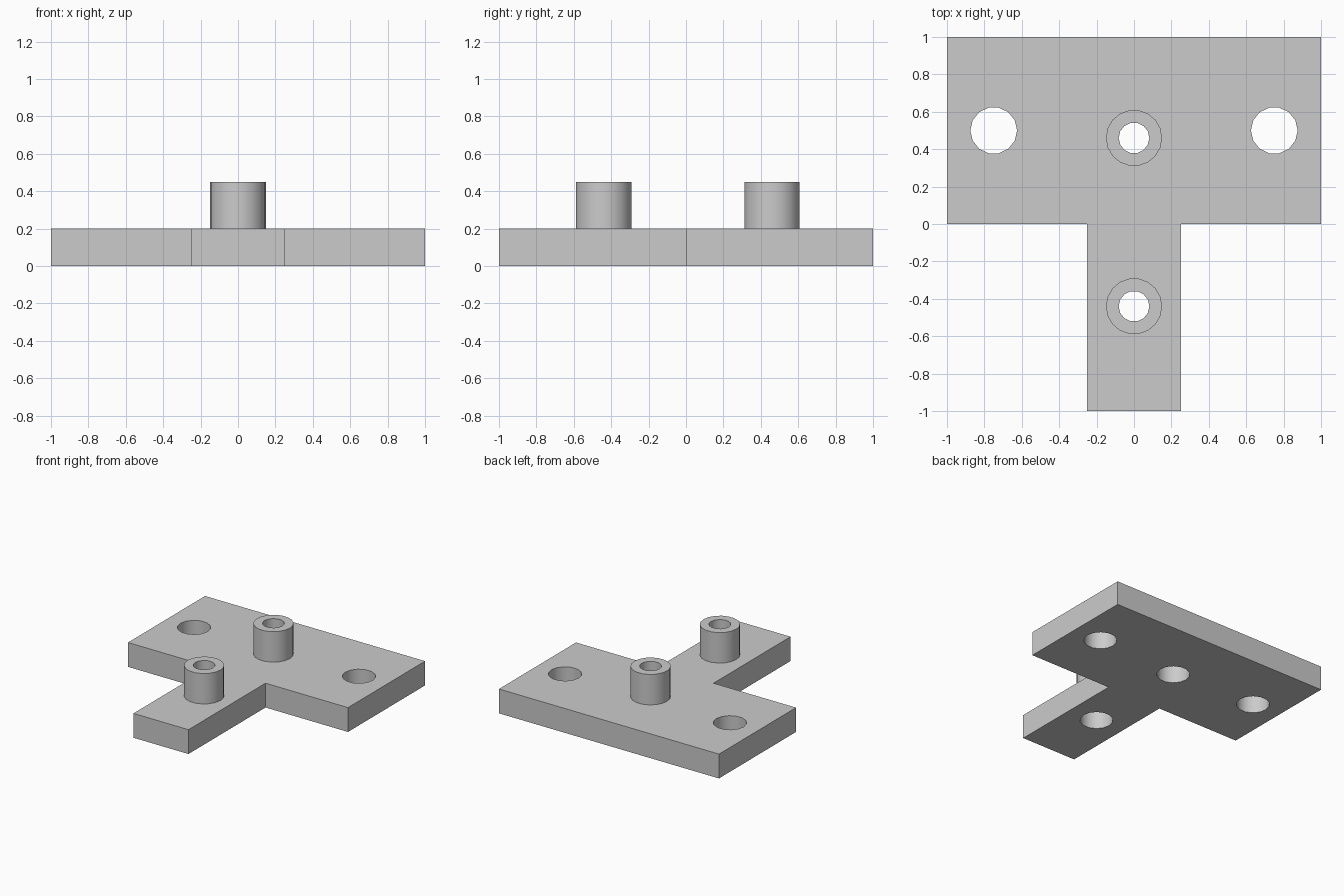
import bpy, bmesh, math

cube = bpy.data.objects.get("Cube")
if cube:
    bpy.data.objects.remove(cube, do_unlink=True)

PLATE_H, BOSS_TOP = 0.2, 0.45
SCREW_R, BOSS_R, BORE_R = 0.125, 0.15, 0.082
BOSS_Y = (0.46, -0.44)

grey = bpy.data.materials.new("plain grey")
grey.use_nodes = True
grey.diffuse_color = (0.6, 0.6, 0.6, 1)
grey.node_tree.nodes["Principled BSDF"].inputs["Base Color"].default_value = (0.6, 0.6, 0.6, 1)


def circle(x, y, r, sides):
    return [(x + r * math.cos(2 * math.pi * i / sides),
             y + r * math.sin(2 * math.pi * i / sides)) for i in range(sides)]


def extruded(name, loops, z0, z1):
    """Fill the first outline, leaving the others as holes, and extrude it."""
    bm = bmesh.new()
    for loop in loops:
        verts = [bm.verts.new((x, y, z0)) for x, y in loop]
        for a, b in zip(verts, verts[1:] + verts[:1]):
            bm.edges.new((a, b))
    bmesh.ops.triangle_fill(bm, edges=bm.edges[:], use_beauty=True)
    new = bmesh.ops.extrude_face_region(bm, geom=bm.faces[:], use_keep_orig=True)["geom"]
    bmesh.ops.translate(bm, vec=(0, 0, z1 - z0),
                        verts=[v for v in new if isinstance(v, bmesh.types.BMVert)])
    bmesh.ops.recalc_face_normals(bm, faces=bm.faces[:])
    mesh = bpy.data.meshes.new(name)
    bm.to_mesh(mesh)
    bm.free()
    mesh.materials.append(grey)
    obj = bpy.data.objects.new(name, mesh)
    bpy.context.collection.objects.link(obj)
    bpy.ops.object.select_all(action='DESELECT')
    obj.select_set(True)
    bpy.context.view_layer.objects.active = obj
    bpy.ops.object.shade_smooth_by_angle(angle=math.radians(35))
    return obj


# T-shaped plate with four through holes
tee = [(-1, 1), (-1, 0), (-0.25, 0), (-0.25, -1), (0.25, -1), (0.25, 0), (1, 0), (1, 1)]
holes = [circle(x, 0.5, SCREW_R, 14) for x in (-0.75, 0.75)]
holes += [circle(0, y, SCREW_R, 14) for y in BOSS_Y]
extruded("tee_plate", [tee] + holes, 0, PLATE_H)

# Hollow bosses standing over the centre-line holes
for name, y in zip(("back_boss", "front_boss"), BOSS_Y):
    extruded(name, [circle(0, y, BOSS_R, 18), circle(0, y, BORE_R, 14)], PLATE_H, BOSS_TOP)
